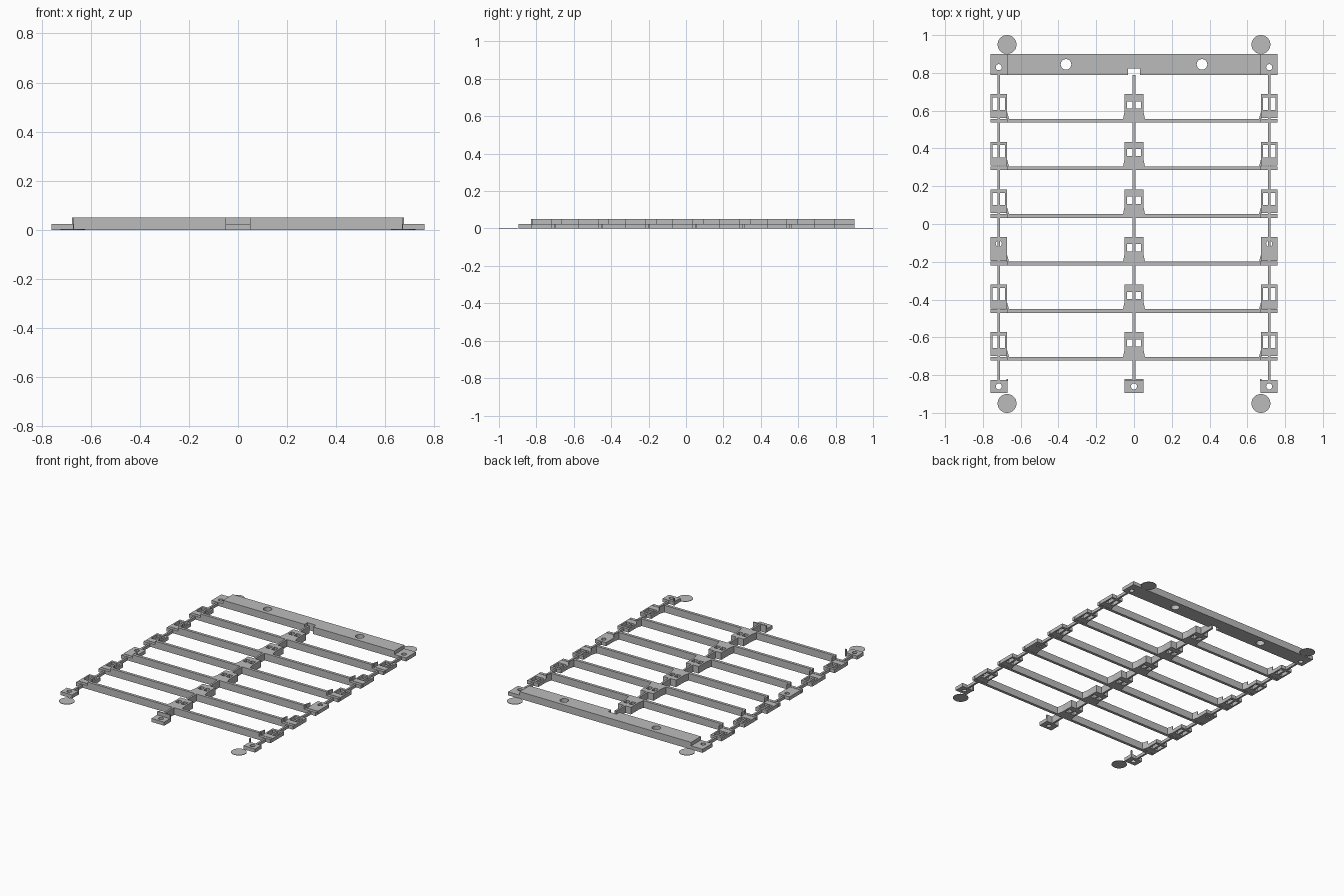
import bpy
import bmesh
import math

default = bpy.data.objects.get("Cube")
if default:
    bpy.data.objects.remove(default)

grey = bpy.data.materials.new("plain grey")
grey.use_nodes = True
grey.diffuse_color = (0.5, 0.5, 0.5, 1)
grey.node_tree.nodes["Principled BSDF"].inputs["Base Color"].default_value = (0.5, 0.5, 0.5, 1)

LOW, HIGH = 0.025, 0.05     # thickness of end tabs and of the main frame
SIDE, INNER, EDGE = 0.716, 0.67, 0.76


def prism(name, outline, top, bottom=0.0):
    """Extrude a flat outline from bottom to top."""
    bm = bmesh.new()
    face = bm.faces.new([bm.verts.new((x, y, bottom)) for x, y in outline])
    new = bmesh.ops.extrude_face_region(bm, geom=[face])["geom"]
    bmesh.ops.translate(bm, vec=(0, 0, top - bottom),
                        verts=[v for v in new if isinstance(v, bmesh.types.BMVert)])
    bmesh.ops.recalc_face_normals(bm, faces=bm.faces)
    mesh = bpy.data.meshes.new(name)
    bm.to_mesh(mesh)
    bm.free()
    mesh.materials.append(grey)
    obj = bpy.data.objects.new(name, mesh)
    bpy.context.collection.objects.link(obj)
    return obj


def rect(x0, x1, y0, y1):
    return [(x0, y0), (x1, y0), (x1, y1), (x0, y1)]


def circle(x, y, r, n=32):
    return [(x + r * math.cos(2 * math.pi * i / n), y + r * math.sin(2 * math.pi * i / n))
            for i in range(n)]


def cut(obj, *outlines):
    """Cut openings right through a part."""
    for outline in outlines:
        cutter = prism("cutter", outline, 0.1, -0.1)
        cutter.hide_render = True
        mod = obj.modifiers.new("opening", "BOOLEAN")
        mod.operation, mod.solver, mod.object = "DIFFERENCE", "EXACT", cutter
        graph = bpy.context.evaluated_depsgraph_get()
        mesh = bpy.data.meshes.new_from_object(obj.evaluated_get(graph))
        obj.modifiers.clear()
        obj.data = mesh
        bpy.data.objects.remove(cutter)


def span(s, a, b):
    return sorted((s * a, s * b))


# Wide rear beam with its two bolt holes and the front notch
beam = prism("rear_beam", rect(-INNER, INNER, 0.79, 0.90), HIGH)
cut(beam, circle(-0.36, 0.845, 0.028), circle(0.36, 0.845, 0.028),
    rect(-0.033, 0.033, 0.77, 0.822))

# Long rods running front to back
prism("centre_rib", rect(-0.007, 0.007, -0.83, 0.79), HIGH)

for s, label in ((1, "left"), (-1, "right")):
    prism(label + "_rod", rect(s * SIDE - 0.007, s * SIDE + 0.007, -0.83, 0.79), 0.02)
    # Rear and front end tabs
    for y0, y1, hole, end in ((0.79, 0.90, 0.83, "rear"), (-0.895, -0.825, -0.86, "front")):
        tab = prism(f"{label}_{end}_tab", rect(*span(s, INNER, EDGE), y0, y1), LOW)
        cut(tab, circle(s * SIDE, hole, 0.016))
    prism(label + "_front_post", rect(*span(s, 0.667, 0.676), -0.83, -0.82), HIGH)
    # Thin corner discs
    for y in (0.95, -0.95):
        prism(label + "_corner_disc", circle(s * 0.672, y, 0.05, 48), 0.003)

# Front centre tab with upright back wall
tab = prism("centre_front_tab", rect(-0.05, 0.05, -0.895, -0.825), LOW)
cut(tab, circle(0, -0.86, 0.016))
prism("centre_front_wall", rect(-0.05, 0.05, -0.83, -0.82), HIGH)

# Six cross bars, each carrying a centre block and two side pads
for i in range(6):
    y = 0.547 - 0.252 * i
    prism("cross_bar", rect(-INNER, INNER, y - 0.01, y + 0.01), HIGH)
    near, far = y + 0.01, y + 0.14

    block = prism("centre_block", [(-0.058, near), (0.058, near), (0.05, near + 0.04),
                                   (0.05, far), (-0.05, far), (-0.05, near + 0.04)], HIGH)
    cut(block, rect(-0.036, 0.036, y + 0.064, y + 0.102))

    for s in (1, -1):
        prism("bar_end", rect(*span(s, INNER, EDGE), y - 0.01, y + 0.01), LOW)
        pad = prism("side_pad", rect(*span(s, 0.673, EDGE), near + 0.004, far), LOW)
        if i == 3:
            cut(pad, circle(s * SIDE, y + 0.104, 0.016))
        else:
            cut(pad, rect(*span(s, 0.684, 0.749), y + 0.057, y + 0.122))
        # Small brace between pad and bar
        prism("pad_brace", [(s * 0.662, near), (s * 0.676, near), (s * 0.676, near + 0.04),
                            (s * 0.673, near + 0.04)], HIGH)
